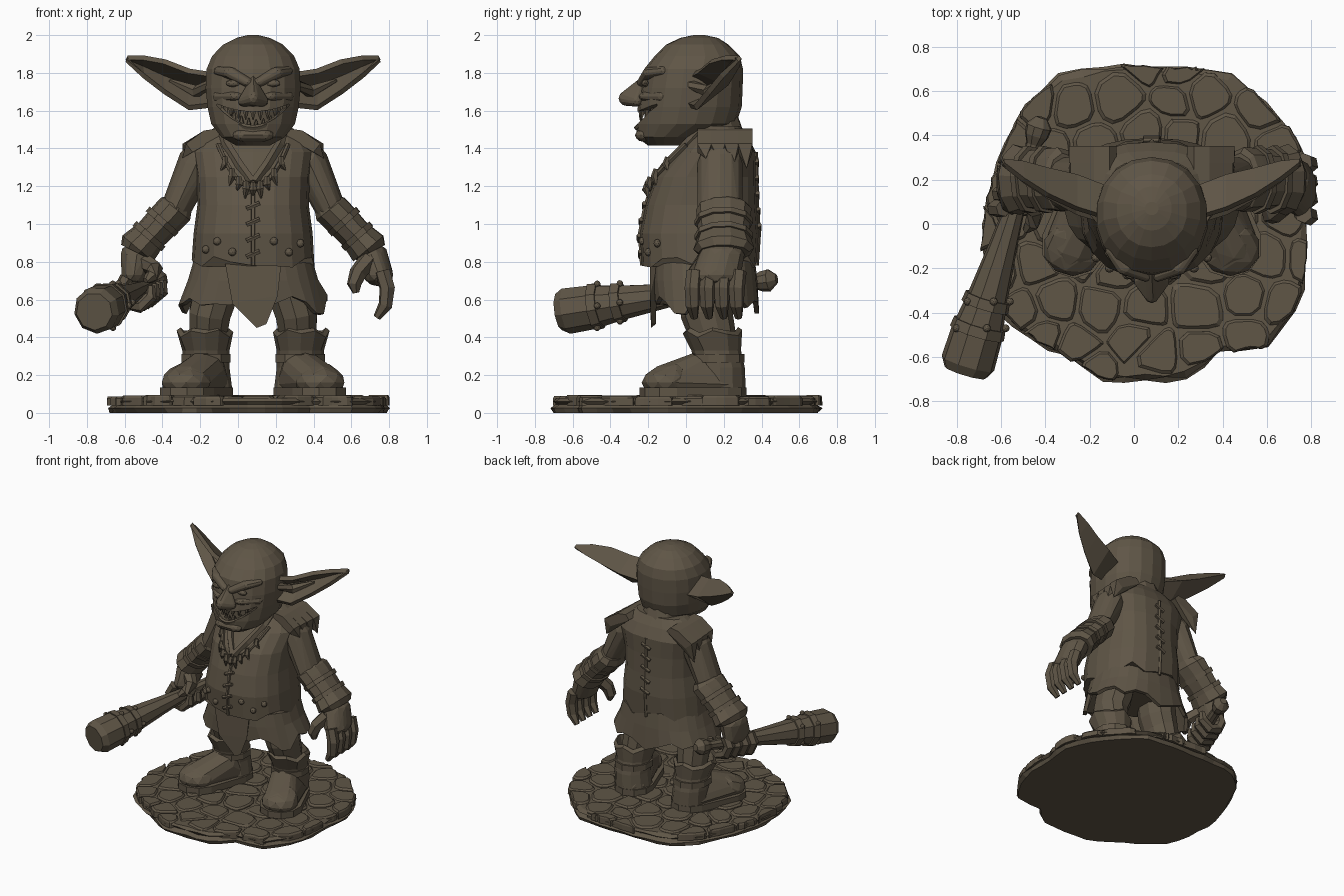
import bpy, bmesh, math, random
from mathutils import Vector

random.seed(4)
if "Cube" in bpy.data.objects:
    bpy.data.objects.remove(bpy.data.objects["Cube"])

CX = 0.08  # body symmetry plane
clay = bpy.data.materials.new("dark_clay")
clay.use_nodes = True
clay.diffuse_color = (0.115, 0.092, 0.062, 1)
clay.node_tree.nodes["Principled BSDF"].inputs["Base Color"].default_value = clay.diffuse_color


def finish(name, bm, solid=0):
    bmesh.ops.recalc_face_normals(bm, faces=bm.faces)
    me = bpy.data.meshes.new(name)
    bm.to_mesh(me)
    bm.free()
    me.materials.append(clay)
    ob = bpy.data.objects.new(name, me)
    bpy.context.collection.objects.link(ob)
    if solid:
        mod = ob.modifiers.new("thickness", "SOLIDIFY")
        mod.thickness, mod.offset = solid, 0
    return ob


def skin(bm, rows, cap=True):
    """Bridge closed rows of points with quads."""
    rows = [[bm.verts.new(p) for p in row] for row in rows]
    n = len(rows[0])
    for a, b in zip(rows, rows[1:]):
        for i in range(n):
            bm.faces.new((a[i], a[(i + 1) % n], b[(i + 1) % n], b[i]))
    if cap:
        bm.faces.new(rows[0])
        bm.faces.new(rows[-1])


def oval(z, cx, cy, rx, ry, sides, power):
    pts = []
    for i in range(sides):
        a = math.tau * i / sides - math.pi / 2
        c, s = math.cos(a), math.sin(a)
        pts.append(Vector((cx + rx * math.copysign(abs(c) ** (2 / power), c),
                           cy + ry * math.copysign(abs(s) ** (2 / power), s), z)))
    return pts


def loft(name, rings, sides=16, power=2.2, rag=0, cap=True, solid=0):
    """Stack of ovals (z, cx, cy, rx, ry); rag tears the first one."""
    bm = bmesh.new()
    rows = [oval(*r, sides, power) for r in rings]
    for p in rows[0]:
        p.z += random.uniform(-rag, rag)
    skin(bm, rows, cap)
    return finish(name, bm, solid)


def tube(name, path, sides=8, wide=1):
    """Limb along points (x, y, z, radius), widened along y."""
    bm = bmesh.new()
    pts = [Vector(p[:3]) for p in path]
    rows = []
    for i, p in enumerate(path):
        t = pts[min(i + 1, len(pts) - 1)] - pts[max(i - 1, 0)]
        u = t.cross(Vector((0.31, 0.9, 0.2))).normalized()
        v = t.cross(u).normalized()
        spokes = [p[3] * (u * math.cos(math.tau * k / sides) + v * math.sin(math.tau * k / sides)) for k in range(sides)]
        rows.append([pts[i] + Vector((d.x, d.y * wide, d.z)) for d in spokes])
    skin(bm, rows)
    return finish(name, bm)


ball = bmesh.new()
bmesh.ops.create_icosphere(ball, subdivisions=2, radius=1)
BALL = [v.co.copy() for v in ball.verts]
ball.free()


def hull(name, pts, blobs=(), floor=-1):
    """Convex chunk around points and ellipsoids (center, radii)."""
    bm = bmesh.new()
    for p in pts:
        bm.verts.new(p)
    for c, r in blobs:
        for d in BALL:
            x, y, z = (a + b * k for a, b, k in zip(c, d, r))
            bm.verts.new((x, y, max(z, floor)))
    bmesh.ops.remove_doubles(bm, verts=bm.verts, dist=1e-4)
    bmesh.ops.convex_hull(bm, input=bm.verts[:])
    bmesh.ops.delete(bm, geom=[v for v in bm.verts if not v.link_faces], context="VERTS")
    return finish(name, bm)


def m(s, x, *rest):
    """Place a left-side point on side s."""
    return (CX + s * (x - CX), *rest)


# Cobbled base
RADII = (.74, .785, .79, .77, .79, .735, .715, .74, .78, .77, .73, .725,
         .74, .755, .775, .73, .70, .73, .71, .725, .67, .79, .79, .755)
HUB = Vector((.05, 0, 0))


def reach(p):
    f = (math.atan2(p.y, p.x - HUB.x) % math.tau) / math.tau * 24
    i = int(f) % 24
    return RADII[i] + (RADII[(i + 1) % 24] - RADII[i]) * (f - int(f))


def rim(k, z):
    spokes = [Vector((math.cos(math.tau * i / 48), math.sin(math.tau * i / 48), 0)) for i in range(48)]
    return [HUB + d * reach(HUB + d) * k * random.uniform(.982, 1.01) + Vector((0, 0, z)) for d in spokes]


bm = bmesh.new()
skin(bm, [rim(.98, 0), rim(1, .025), rim(.965, .045), rim(.985, .06), rim(.96, .078)])
finish("ground_slab", bm)

seeds = [Vector((.05 + .2 * (i + .5 * (j % 2)) + random.uniform(-.06, .06), .18 * j + random.uniform(-.05, .05), 0))
         for i in range(-5, 6) for j in range(-5, 6)]
bm = bmesh.new()
for s in seeds:
    if (s - HUB).length > reach(s) + .03:
        continue
    cell = bmesh.new()
    bmesh.ops.create_grid(cell, x_segments=1, y_segments=1, size=.2)
    bmesh.ops.translate(cell, vec=s, verts=cell.verts)
    for o in seeds:
        d = o - s
        if 0 < d.length < .45:
            bmesh.ops.bisect_plane(cell, geom=cell.verts[:] + cell.edges[:] + cell.faces[:], dist=1e-5,
                                   plane_co=s + d / 2 - d.normalized() * .006, plane_no=d, clear_outer=True)
    corners = [v.co.copy() for v in cell.faces[:][0].verts]
    cell.free()
    loop = []
    for a, b in zip(corners, corners[1:] + corners[:1]):
        loop += [a.lerp(b, .22), a.lerp(b, .78)]
    for p in loop:
        far = reach(p) * random.uniform(.975, 1.005)
        if (p - HUB).length > far:
            p.xy = (HUB + (p - HUB).normalized() * far).xy
    mid = sum(loop, Vector()) / len(loop)
    top = random.uniform(.086, .096)
    skin(bm, [[mid + (p - mid) * k + Vector((0, 0, z)) for p in loop] for k, z in ((1, .04), (.98, top - .012), (.85, top))])
finish("cobblestones", bm)

# Head with a carved grin
head = loft("head", [(1.415, CX, -.10, .09, .10), (1.46, CX, -.08, .17, .18), (1.53, CX, 0, .225, .265),
                     (1.62, CX, .02, .245, .275), (1.72, CX, .03, .255, .27), (1.82, CX, .04, .25, .262),
                     (1.89, CX, .06, .22, .225), (1.95, CX, .06, .16, .165), (1.985, CX, .07, .09, .10),
                     (2.0, CX, .07, .03, .03)], 18, 2.1)
bm = bmesh.new()
grin = [t / 5 for t in range(-5, 6)]
skin(bm, [[(CX + .19 * t, y, z) for y, z in ((-.5, 1.595 + .04 * t * t), (-.21 + .15 * t * t, 1.595 + .04 * t * t),
                                            (-.21 + .15 * t * t, 1.52 + .105 * t * t), (-.5, 1.52 + .105 * t * t))]
          for t in grin])
cutter = finish("mouth_cutter", bm)
cutter.hide_render = True
mod = head.modifiers.new("mouth", "BOOLEAN")
mod.operation, mod.object = "DIFFERENCE", cutter
carved = bpy.data.meshes.new_from_object(head.evaluated_get(bpy.context.evaluated_depsgraph_get()))
head.modifiers.clear()
head.data = carved
bpy.data.objects.remove(cutter)
for t in [k / 4.5 for k in range(-4, 5)]:
    x, y = CX + .175 * t, -.235 + .14 * t * t
    up, low = 1.60 + .04 * t * t, 1.515 + .10 * t * t
    tube("upper_tooth", [(x, y, up, .017), (x, y - .008, up - .05, .003)], 5)
    tube("lower_tooth", [(x + .016, y + .005, low, .015), (x + .016, y - .005, low + .04, .003)], 5)
hull("nose", [(CX, -.22, 1.79), (CX - .025, -.24, 1.75), (CX + .025, -.24, 1.75)],
     [((CX, -.315, 1.665), (.035, .042, .04)), ((CX - .05, -.26, 1.65), (.03, .03, .028)),
      ((CX + .05, -.26, 1.65), (.03, .03, .028))])
hull("chin", [], [((CX - .05, -.225, 1.47), (.06, .045, .035)), ((CX + .05, -.225, 1.47), (.06, .045, .035))])
tube("lower_lip", [(CX + .17 * t, -.262 + .13 * t * t, 1.51 + .095 * t * t, .014) for t in grin], 5)

EAR = ((.29, .03, 1.79, .16, 1.70, .01, 1.63), (.42, .07, 1.81, .21, 1.735, .05, 1.615),
       (.55, .13, 1.86, .24, 1.785, .12, 1.70), (.66, .20, 1.88, .27, 1.835, .19, 1.785),
       (.75, .27, 1.88, .28, 1.875, .27, 1.87))
for s, side in ((1, "left"), (-1, "right")):
    hull(side + "_brow", [], [(m(s, .11, -.23, 1.75), (.03, .03, .025)), (m(s, .20, -.20, 1.80), (.04, .03, .03)),
                              (m(s, .26, -.12, 1.81), (.03, .03, .025))])
    hull(side + "_eye", [], [(m(s, .185, -.215, 1.745), (.04, .02, .02))])
    hull(side + "_cheek", [], [(m(s, .17, -.215, 1.675), (.04, .035, .025)), (m(s, .26, -.12, 1.675), (.035, .04, .035))])
    bm = bmesh.new()
    rows = [[bm.verts.new(m(s, r[0], r[i], r[i + 1])) for i in (1, 3, 5)] for r in EAR]
    for a, b in zip(rows, rows[1:]):
        for i in (0, 1):
            bm.faces.new((a[i], a[i + 1], b[i + 1], b[i]))
    finish(side + "_ear", bm, .03)
    tube(side + "_ear_fold", [m(s, .31, .02, 1.74, .025), m(s, .38, .12, 1.70, .035), m(s, .52, .19, 1.76, .01)], 6)
tube("neck", [(CX, .17, 1.40, .16), (CX, .12, 1.60, .14)], 12)

# Vest and its trim
VEST = [(.80, CX, .07, .325, .305), (.95, CX, .07, .315, .315), (1.10, CX, .08, .295, .295),
        (1.25, CX, .105, .30, .265), (1.38, CX, .16, .32, .21), (1.46, CX, .18, .28, .15), (1.52, CX, .18, .19, .11)]
loft("vest", VEST, 20, 2.4, .035)


def vest_y(x, z, face=-1):
    i = max(k for k in range(6) if VEST[k][0] <= max(z, .8))
    f = (z - VEST[i][0]) / (VEST[i + 1][0] - VEST[i][0])
    cy, rx, ry = (VEST[i][k] + (VEST[i + 1][k] - VEST[i][k]) * f for k in (2, 3, 4))
    return cy + face * ry * max(0, 1 - abs((x - CX) / rx) ** 2.4) ** (1 / 2.4)


for face, label, top in ((-1, "front", 1.24), (1, "back", 1.38)):
    for k in range(5):
        z, g = top - .40 + .085 * k, .035
        tube(label + "_lace", [(CX + e * g, vest_y(CX, z, face) + face * .005, z + e * .015, .013) for e in (-1, 1)], 5)
    tube(label + "_seam", [(CX, vest_y(CX, z, face), z, .012) for z in (.78, .95, 1.1, top)], 5)
for s, side in ((1, "left"), (-1, "right")):
    lapel = [m(s, x, z) for x, z in ((.24, 1.49), (.22, 1.42), (.15, 1.31), (.085, 1.22))]
    tube(side + "_lapel", [(x, vest_y(x, z), z, .026) for x, z in lapel], 5)
for x in (-.17, -.11, -.03, .19, .27, .33):
    hull("stud", [], [((x, vest_y(x, .88), .88 + .03 * math.sin(x * 40)), (.022, .02, .022))])
cord = [(CX + .185 * t, 1.20 + .22 * abs(t) ** 2.2) for t in grin]
tube("necklace_cord", [(x, vest_y(x, z) - .015, z, .014) for x, z in cord], 6)
for i, (x, z) in enumerate(cord[1:-1]):
    y, d = vest_y(x, z) - .025, .05 + .02 * (i % 2)
    tube("necklace_fang", [(x, y, z + .02, .014), (x, y - .01, z - .02, .02), (x + .15 * (x - CX), y, z - d, .004)], 5)

# Ragged skirt and front flap
loft("skirt", [(.57, CX, .11, .385, .265), (.70, CX, .10, .335, .265), (.92, CX, .09, .27, .25)], 26, 2.4, .05, False, .025)
loft("hips", [(.68, CX, .11, .25, .19), (.95, CX, .10, .25, .24)], 14)
hull("front_flap", [(CX + x, y, z) for x, y, z in ((-.15, -.19, .80), (.15, -.19, .80), (-.11, -.19, .58), (.02, -.185, .45),
     (.07, -.185, .47), (.13, -.19, .62), (-.13, -.15, .80), (.13, -.15, .80), (.03, -.16, .47))])

# Limbs shared by both sides
for s, side in ((1, "left"), (-1, "right")):
    hull(side + "_upper_arm", [], [(m(s, .38, .18, 1.32), (.10, .12, .11)), (m(s, .49, .18, 1.08), (.08, .12, .08))])
    for k in range(4):
        y, drop = .06 + .072 * k, 1.36 - random.uniform(0, .05) - .015 * k
        hull(side + "_shoulder_strip", [m(s, x, y + dy, z) for dy in (0, .075) for x, z in
             ((.24, 1.47), (.27, 1.505), (.34, 1.495), (.435 + .006 * k, 1.425), (.40, 1.38))] + [m(s, .455, y + .045, drop)])
    tube(side + "_bracer", [m(s, .475, .20, 1.11, .08), m(s, .49, .20, 1.08, .098), m(s, .53, .20, 1.04, .096),
                            m(s, .62, .20, .945, .09), m(s, .69, .20, .87, .108), m(s, .70, .20, .85, .09)], 10, 1.5)
    for f in (.25, .6):
        x, z = .50 + .20 * f, 1.08 - .22 * f
        tube(side + "_bracer_strap", [m(s, x, .20, z, .103), m(s, x + .022, .20, z - .025, .103)], 10, 1.5)
    tube(side + "_leg", [m(s, .25, .12, .82, .13), m(s, .28, .11, .62, .122), m(s, .31, .11, .52, .115),
                         m(s, .32, .15, .38, .10)], 10, 1.2)
    bm = bmesh.new()
    skin(bm, [[Vector(m(s, *p)) + Vector((0, 0, j * math.sin(i * 2.4))) for i, p in enumerate(oval(z, x, y, r, r * 1.05, 12, 2))]
              for z, x, y, r, j in ((.12, .32, .18, .13, 0), (.24, .33, .18, .125, 0), (.33, .33, .16, .125, 0), (.42, .335, .14, .15, .02),
                                    (.44, .335, .14, .13, .015), (.38, .33, .15, .11, 0))])
    finish(side + "_boot_shaft", bm)
    hull(side + "_boot_foot", [], [(m(s, .32, .19, .15), (.125, .125, .10)), (m(s, .43, -.09, .16), (.125, .13, .10)),
                                   (m(s, .34, .08, .23), (.11, .09, .10))], .11)
    hull(side + "_boot_sole", [m(s, p.x, p.y, z) for x, y, r in ((.32, .18, .14), (.43, -.095, .15))
                               for z in (.085, .135) for p in oval(z, x, y, r, r, 10, 2)])
    hull(side + "_toe_cap", [], [(m(s, .435, -.11, .16), (.135, .125, .085)), (m(s, .42, -.05, .19), (.12, .06, .08))], .12)
    loft(side + "_boot_strap", [(.29 + d, *m(s, .33), .165, .137, .145) for d in (-.022, .022)], 10, 2)

# Open left hand
hull("left_palm", [], [((.705, .19, .84), (.09, .12, .06)), ((.745, .16, .73), (.08, .13, .06))])
for k in range(4):
    y = .045 + .078 * k
    tube("left_finger", [(.765, y, .75, .042), (.79, y - .01, .66, .043), (.78, y - .01, .57, .038),
                         (.735, y, .505, .02)], 6)
tube("left_thumb", [(.69, .10, .81, .05), (.635, .05, .74, .047), (.615, .04, .68, .04), (.625, .04, .635, .018)], 6)


# Club gripped by the right hand
def club(y, r):
    return (-.56 + .30 * y, y, .637 + .15 * y, r)


tube("club", [club(*p) for p in ((.48, .025), (.44, .06), (.40, .055), (.36, .035), (.1, .045), (-.1, .065),
                                 (-.35, .095), (-.50, .12), (-.63, .125), (-.67, .10))], 9)
for y, r in ((-.33, .105), (-.45, .122)):
    tube("club_band", [club(y, r), club(y - .045, r + .007)], 9)
    for a in range(5):
        c = Vector(club(y - .02, 0)[:3]) + Vector((math.cos(a * 1.26), 0, math.sin(a * 1.26))) * r
        hull("club_rivet", [], [(c, (.018, .018, .018))])
hull("right_palm", [], [((-.535, .19, .84), (.09, .12, .06)), ((-.55, .17, .73), (.07, .13, .06))])
for k in range(4):
    c = club(.07 + .067 * k, 0)
    tube("right_finger", [(c[0] + .085 * math.cos(a), c[1], c[2] + .085 * math.sin(a), r)
                          for a, r in ((2.2, .038), (3.1, .04), (4.0, .039), (4.9, .037), (5.9, .034), (6.6, .02))], 6)
tube("right_thumb", [(-.50, .12, .80, .05), (-.44, .06, .76, .045), (-.46, .0, .72, .036), (-.49, -.03, .70, .016)], 6)
